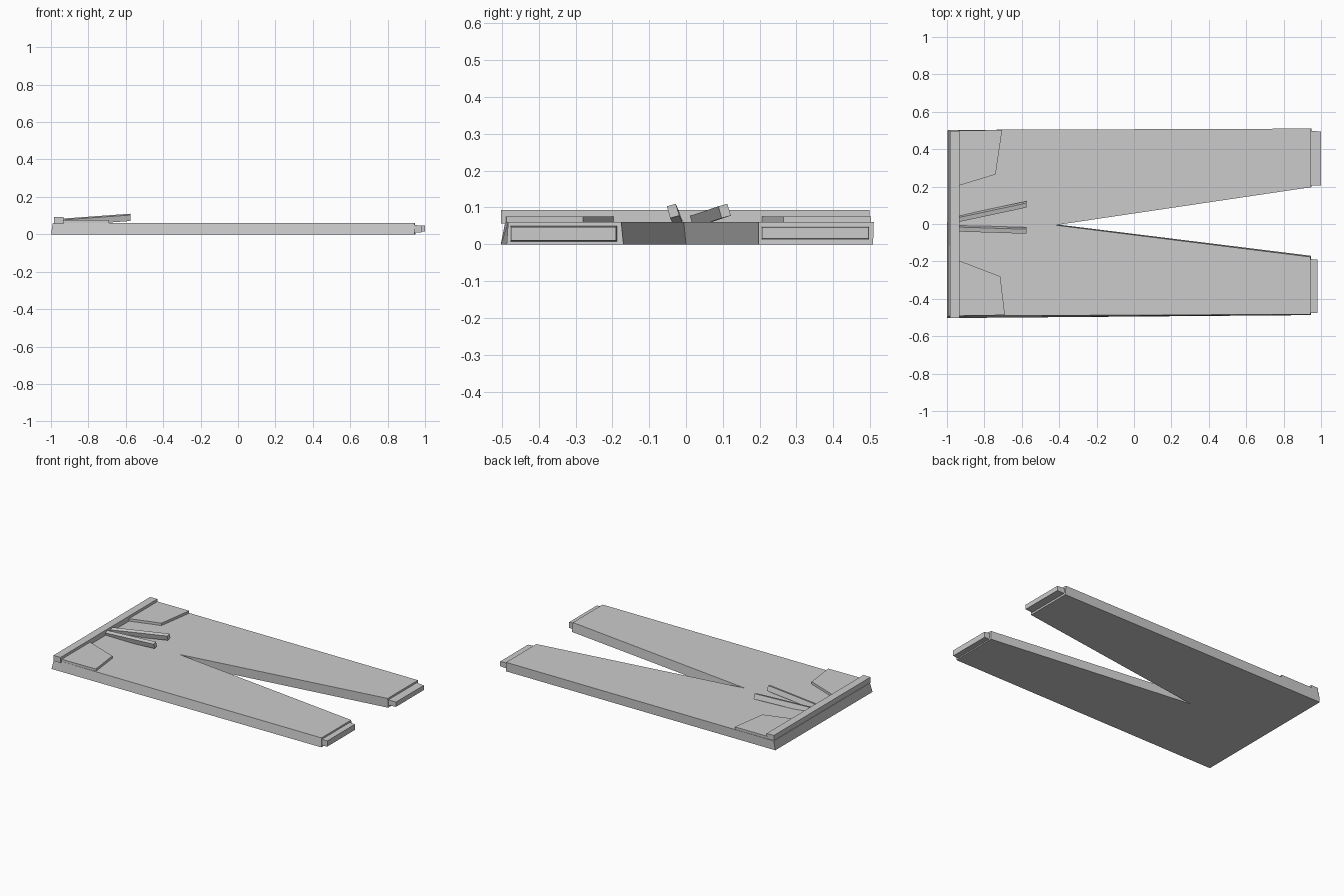
import bpy, bmesh

if "Cube" in bpy.data.objects:
    bpy.data.objects.remove(bpy.data.objects["Cube"])

def loft(name, rings):
    """Solid between two matching outlines of 3D points."""
    bm = bmesh.new()
    a, b = [[bm.verts.new(p) for p in r] for r in rings]
    n = len(a)
    bm.faces.new(a)
    bm.faces.new(b)
    for i in range(n):
        j = (i + 1) % n
        bm.faces.new((a[i], a[j], b[j], b[i]))
    bmesh.ops.recalc_face_normals(bm, faces=bm.faces)
    bmesh.ops.triangulate(bm, faces=[f for f in bm.faces if len(f.verts) > 4])
    me = bpy.data.meshes.new(name)
    bm.to_mesh(me)
    bm.free()
    ob = bpy.data.objects.new(name, me)
    bpy.context.collection.objects.link(ob)
    return ob

def slab(name, pts, z0, z1):
    return loft(name, [[(x, y, z) for x, y in pts] for z in (z0, z1)])

# trouser body: flat two-legged panel with slightly slanted edges
lower = [(-1, -.503), (.945, -.487), (.947, -.17), (-.43, 0),
         (.95, .197), (.95, .508), (-.997, .5)]
upper = [(-.99, -.491), (.943, -.483), (.943, -.176), (-.42, -.006),
         (.947, .197), (.947, .51), (-.988, .503)]
loft("trouser_body", [[(x, y, 0) for x, y in lower],
                      [(x, y, .06) for x, y in upper]])

# raised waistband
slab("waistband", [(-.985, -.503), (-.934, -.503), (-.934, .498), (-.985, .498)], .056, .093)

# pocket patches
slab("pocket_left", [(-.94, .5), (-.705, .502), (-.74, .265), (-.94, .204)], .055, .076)
slab("pocket_right", [(-.94, -.194), (-.715, -.28), (-.69, -.487), (-.94, -.491)], .055, .076)

# ankle cuffs, tapered a little towards the hem
def cuff(name, x0, x1, y0, y1, z0, z1):
    rings = []
    for x, e in ((x0, .003), (x1, 0)):
        rings.append([(x, y0 - e, z0 - e), (x, y1 + e, z0 - e),
                      (x, y1 + e, z1 + e), (x, y0 - e, z1 + e)])
    loft(name, rings)

cuff("cuff_left", .93, 1.0, .207, .495, .015, .046)
cuff("cuff_right", .93, .98, -.475, -.19, .01, .047)

# drawstrings rising from the waistband
section = [(-.018, .013), (.006, .02), (.016, -.012), (-.009, -.019)]
for name, y0, y1 in (("drawstring_left", .026, .106), ("drawstring_right", -.022, -.034)):
    loft(name, [[(x, y + dy, z + dz) for dy, dz in section]
                for x, y, z in ((-.95, y0, .063), (-.575, y1, .09))])
